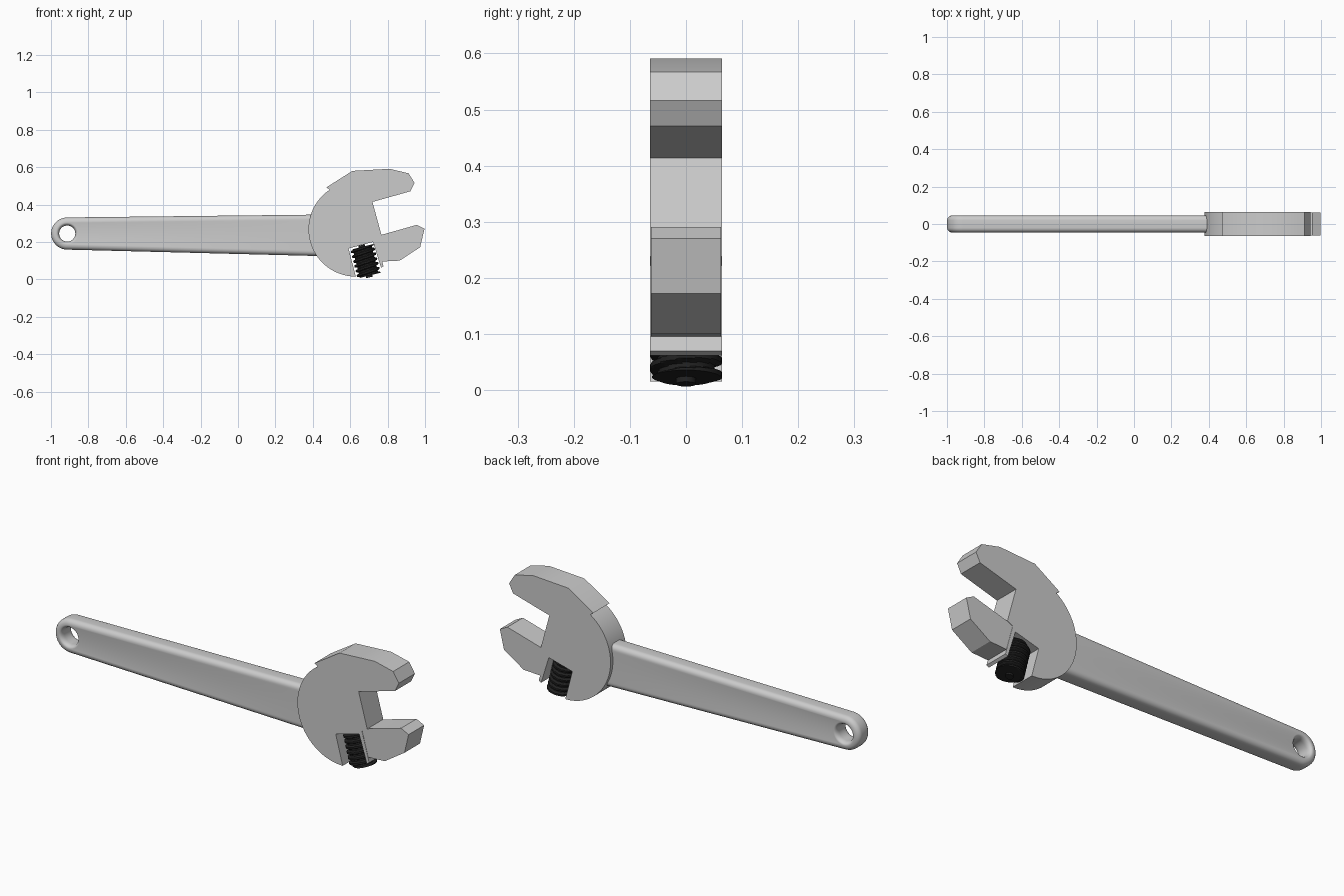
import bpy, bmesh
from math import sin, cos, pi, radians
from mathutils import Matrix

if "Cube" in bpy.data.objects:
    bpy.data.objects.remove(bpy.data.objects["Cube"])


def finish(name, bm, angle=30):
    bmesh.ops.recalc_face_normals(bm, faces=bm.faces)
    me = bpy.data.meshes.new(name)
    bm.to_mesh(me)
    bm.free()
    ob = bpy.data.objects.new(name, me)
    bpy.context.collection.objects.link(ob)
    bpy.ops.object.select_all(action='DESELECT')
    ob.select_set(True)
    bpy.context.view_layer.objects.active = ob
    bpy.ops.object.shade_smooth_by_angle(angle=radians(angle))
    return ob


def plate(name, pts, half):
    """Extrude an x-z outline to y = +-half."""
    bm = bmesh.new()
    f = bm.faces.new([bm.verts.new((x, -half, z)) for x, z in pts])
    new = bmesh.ops.extrude_face_region(bm, geom=[f])['geom']
    bmesh.ops.translate(bm, vec=(0, 2 * half, 0),
                        verts=[v for v in new if isinstance(v, bmesh.types.BMVert)])
    return finish(name, bm)


def bridge(bm, a, b):
    n = len(a)
    for i in range(n):
        bm.faces.new((a[i], a[(i + 1) % n], b[(i + 1) % n], b[i]))


# Handle: tapered bar with rounded rim and rounded hang hole
CX, CZ, R, HOLE, HALF, F = -0.913, 0.245, 0.086, 0.043, 0.045, 0.025
N, END = 48, 0.5


def outer_ring(inset, y):
    pts = []
    for i in range(N // 2 + 1):
        a = pi / 2 + pi * i / (N // 2)
        pts.append((CX + (R - inset) * cos(a), y, CZ + (R - inset) * sin(a)))
    lo, hi, m = 0.123 + inset, 0.347 - inset, N // 2 - 2
    pts += [(END, y, lo + (hi - lo) * i / m) for i in range(m + 1)]
    return pts


def hole_ring(grow, y):
    return [(CX + (HOLE + grow) * cos(pi / 2 + 2 * pi * i / N), y,
             CZ + (HOLE + grow) * sin(pi / 2 + 2 * pi * i / N)) for i in range(N)]


bm = bmesh.new()
S = 6
arc = [(F * (1 - cos(pi / 2 * i / S)), HALF - F + F * sin(pi / 2 * i / S)) for i in range(S + 1)]
edge = [(d, -y) for d, y in reversed(arc)] + arc
hole_edge = [(d * 0.6, y) for d, y in reversed(edge)]
rings = [outer_ring(d, y) for d, y in edge] + [hole_ring(d, y) for d, y in hole_edge]
rings = [[bm.verts.new(p) for p in r] for r in rings]
for i, r in enumerate(rings):
    bridge(bm, r, rings[(i + 1) % len(rings)])
finish("handle", bm)

# Head: round body, fixed upper jaw and worm slot
HX, HZ, HR = 0.63, 0.268, 0.253
body = []
for i in range(41):
    a = radians(270 - (270 - 123.5) * i / 40)
    body.append((HX + HR * cos(a), HZ + HR * sin(a)))
body += [(0.473, 0.492), (0.612, 0.58), (0.81, 0.591), (0.912, 0.567), (0.944, 0.516),
         (0.922, 0.471), (0.719, 0.414), (0.767, 0.238), (0.737, 0.222), (0.778, 0.07),
         (0.765, 0.062), (0.722, 0.2), (0.591, 0.165)]
plate("head_body", body, 0.064)

# Sliding lower jaw
plate("lower_jaw", [(0.735, 0.23), (0.767, 0.238), (0.955, 0.291), (0.997, 0.27),
                    (0.974, 0.172), (0.864, 0.1), (0.762, 0.095)], 0.062)

# Adjusting worm: helical thread with end pins
bm = bmesh.new()
L, TURNS, SEG, RI, RO = 0.158, 6, 48, 0.051, 0.064
ROWS = TURNS * 12


def thread_radius(p):
    p = abs((p % 1.0) - 0.5) * 2
    return RI + (RO - RI) * min(1, max(0, (p - 0.35) / 0.25))


rows = []
for j in range(ROWS + 1):
    t = j / ROWS
    row = []
    for i in range(SEG):
        a = 2 * pi * i / SEG
        r = thread_radius(t * TURNS - i / SEG)
        row.append(bm.verts.new((r * cos(a), r * sin(a), (t - 0.5) * L)))
    rows.append(row)
for a, b in zip(rows, rows[1:]):
    bridge(bm, a, b)
bm.faces.new(rows[0])
bm.faces.new(rows[-1])
bmesh.ops.create_cone(bm, cap_ends=True, segments=24, radius1=0.018, radius2=0.018, depth=L + 0.02)
bmesh.ops.transform(bm, verts=bm.verts,
                    matrix=Matrix.Translation((0.682, 0, 0.097)) @ Matrix.Rotation(radians(-14), 4, 'Y'))
worm = finish("worm_screw", bm)
mat = bpy.data.materials.new("black_steel")
mat.diffuse_color = (0.015, 0.015, 0.015, 1)
mat.use_nodes = True
mat.node_tree.nodes["Principled BSDF"].inputs["Base Color"].default_value = mat.diffuse_color
worm.data.materials.append(mat)
